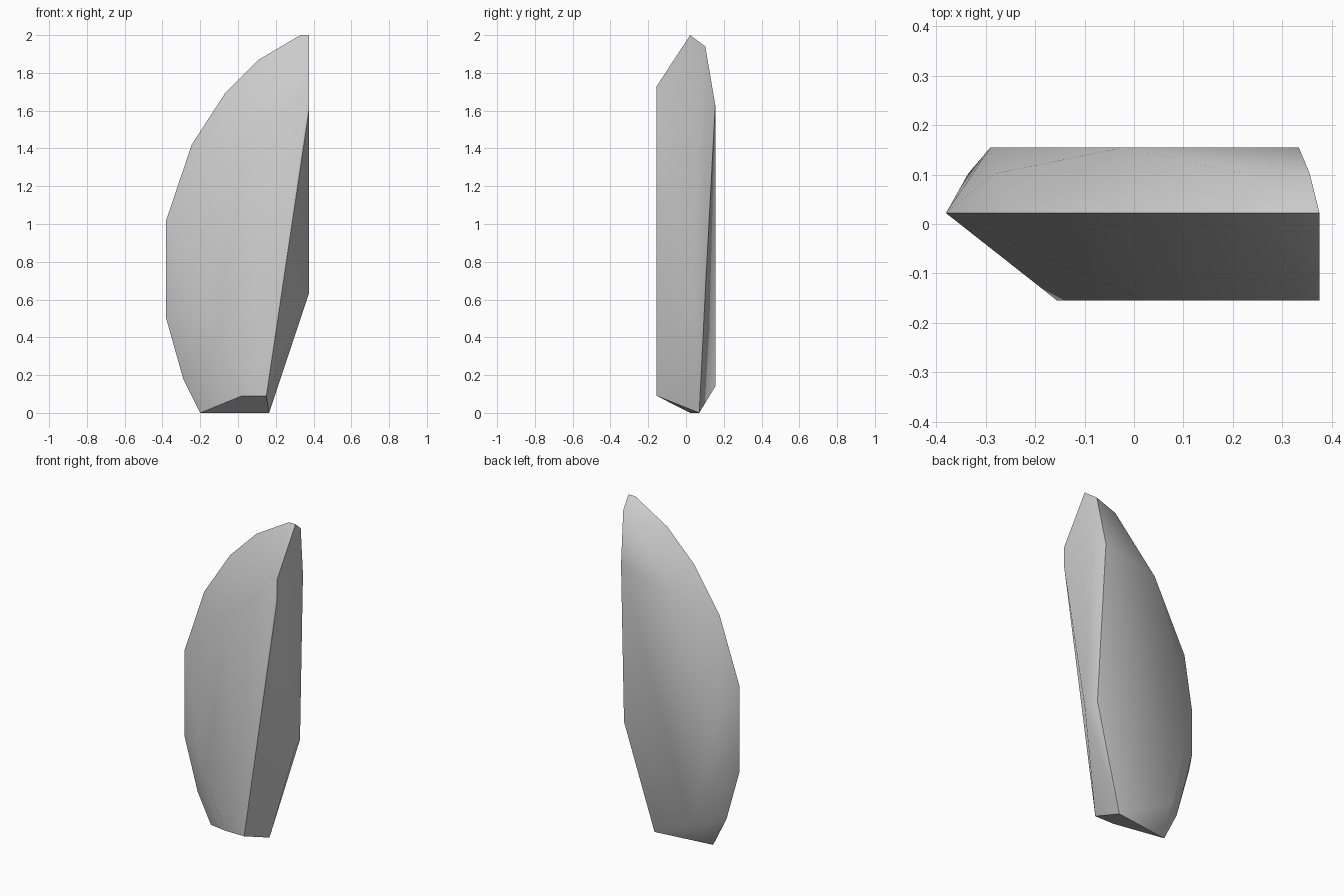
import bpy
import bmesh
import math

default_cube = bpy.data.objects.get("Cube")
if default_cube:
    bpy.data.objects.remove(default_cube, do_unlink=True)


def flat_material(name, colour):
    """One plain colour for viewport and render."""
    material = bpy.data.materials.new(name)
    material.use_nodes = True
    material.diffuse_color = colour
    material.node_tree.nodes["Principled BSDF"].inputs["Base Color"].default_value = colour
    return material


def faceted_solid(name, layers, material, sharp_angle):
    """Wrap a convex faceted skin around outlines (x, z) stacked in depth y."""
    bm = bmesh.new()
    for depth, outline in layers:
        for x, z in outline:
            bm.verts.new((x, depth, z))
    hull = bmesh.ops.convex_hull(bm, input=bm.verts[:])
    loose = [v for v in bm.verts if not v.link_faces]
    bmesh.ops.delete(bm, geom=loose, context='VERTS')
    # Merge the coplanar triangles into clean facets
    bmesh.ops.dissolve_limit(bm, angle_limit=math.radians(1.5),
                             verts=bm.verts[:], edges=bm.edges[:])
    bmesh.ops.recalc_face_normals(bm, faces=bm.faces[:])
    mesh = bpy.data.meshes.new(name)
    bm.to_mesh(mesh)
    bm.free()
    mesh.materials.append(material)
    solid = bpy.data.objects.new(name, mesh)
    bpy.context.collection.objects.link(solid)
    bpy.ops.object.select_all(action='DESELECT')
    solid.select_set(True)
    bpy.context.view_layer.objects.active = solid
    bpy.ops.object.shade_smooth_by_angle(angle=math.radians(sharp_angle))
    return solid


# Flat front facet
front_outline = [(.02, .09), (.15, .09), (.375, 1.6), (.375, 1.73),
                 (.33, 1.73), (.02, 1.42), (-.155, .58), (-.11, .36)]

# Widest outline, with the curved edge on one side and the straight one on the other
rim_outline = [(-.2, 0), (-.29, .18), (-.38, .5), (-.38, 1.02), (-.245, 1.42),
               (-.07, 1.69), (.11, 1.87), (.33, 2), (.375, 2), (.375, .63)]

# Chamfer corners between the rim and the back facet
foot_corner = [(.165, 0)]
chamfer_corners = [(.355, 1.94), (.22, 1.89), (-.28, 1.165),
                   (-.335, .55), (.35, .64)]

# Flat back facet
back_outline = [(.333, 1.63), (-.02, 1.55), (-.29, .79), (-.22, .47), (-.145, .14)]

stone_grey = flat_material("stone grey", (.6, .6, .6, 1))
layers = [(-.155, front_outline), (.022, rim_outline), (.07, foot_corner),
          (.102, chamfer_corners), (.155, back_outline)]
faceted_solid("stone_shard", layers, stone_grey, 40)
